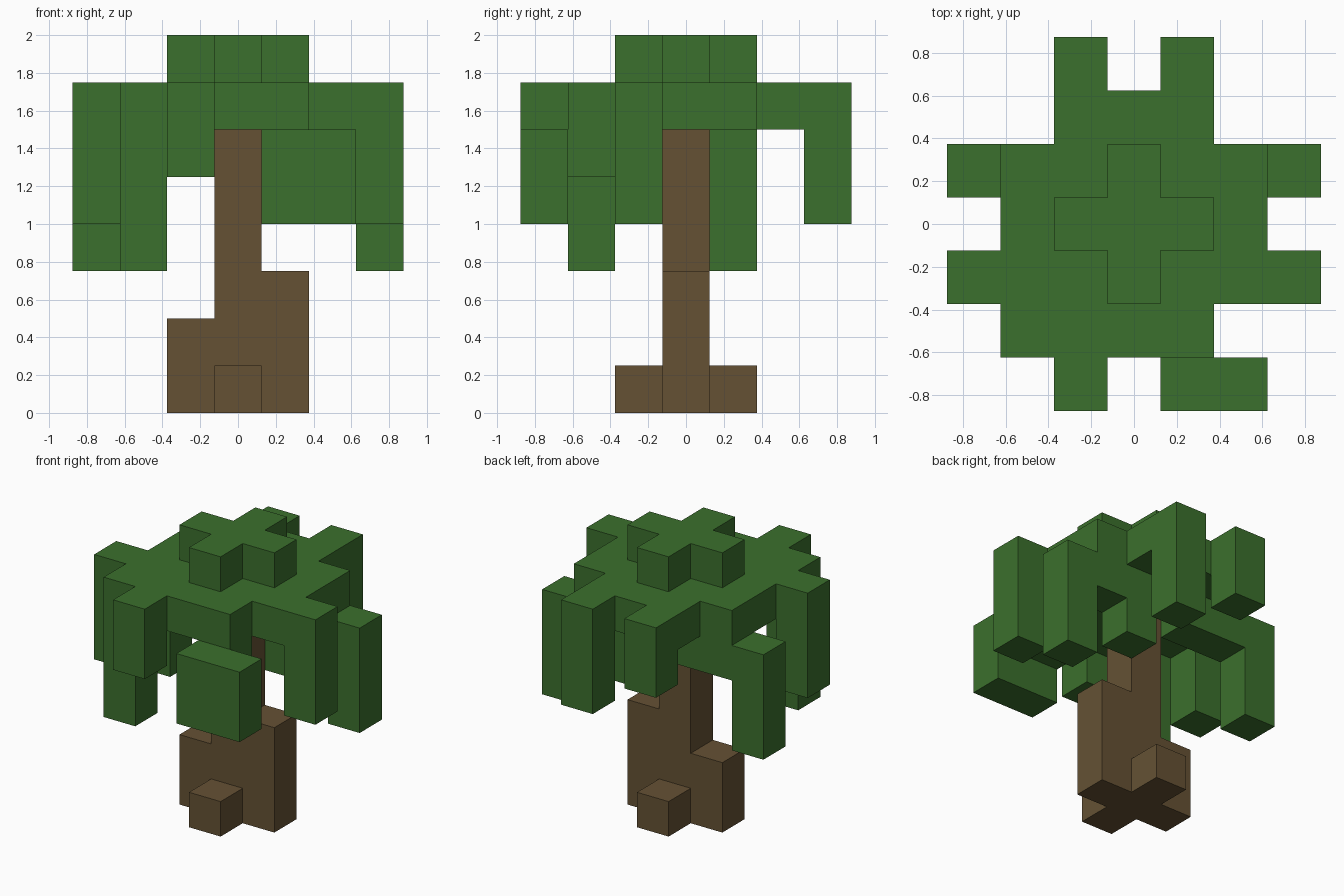
import bpy
import bmesh
from math import radians
from mathutils import Vector

UNIT = 0.25  # edge length of one block

cube = bpy.data.objects.get("Cube")
if cube:
    bpy.data.objects.remove(cube, do_unlink=True)


def make_material(name, color):
    mat = bpy.data.materials.new(name)
    mat.use_nodes = True
    mat.diffuse_color = color
    mat.node_tree.nodes["Principled BSDF"].inputs["Base Color"].default_value = color
    return mat


def column(x, y, bottom, top):
    """Stack of block cells from one level up to another."""
    return {(x, y, z) for z in range(bottom, top)}


def build_blocks(name, cells, mat):
    """Join cells into one shell that keeps only the exposed faces."""
    bm = bmesh.new()
    for cell in cells:
        centre = Vector(cell) + Vector((0, 0, 0.5))
        for axis in range(3):
            for sign in (-1, 1):
                normal = Vector((0, 0, 0))
                normal[axis] = sign
                if tuple(int(c + n) for c, n in zip(cell, normal)) in cells:
                    continue
                u = Vector((0, 0, 0))
                u[(axis + 1) % 3] = 0.5
                v = normal.cross(u)
                mid = centre + normal * 0.5
                corners = (mid - u - v, mid + u - v, mid + u + v, mid - u + v)
                bm.faces.new([bm.verts.new(p * UNIT) for p in corners])
    bmesh.ops.remove_doubles(bm, verts=bm.verts, dist=0.001)
    bmesh.ops.dissolve_limit(bm, angle_limit=radians(1), verts=bm.verts, edges=bm.edges)
    mesh = bpy.data.meshes.new(name)
    bm.to_mesh(mesh)
    bm.free()
    mesh.materials.append(mat)
    obj = bpy.data.objects.new(name, mesh)
    bpy.context.collection.objects.link(obj)
    return obj


bark = make_material("bark brown", (0.13, 0.083, 0.034, 1))
leaf = make_material("leaf green", (0.044, 0.162, 0.026, 1))

# Trunk with four roots of different heights
trunk = column(0, 0, 0, 6)
for x, y, height in ((1, 0, 3), (-1, 0, 2), (0, 1, 1), (0, -1, 1)):
    trunk |= column(x, y, 0, height)
build_blocks("trunk", trunk, bark)

# Flat canopy layer, given as the x span of each row
canopy = set()
for y, first, last in ((2, -1, 1), (1, -2, 2), (0, -2, 2), (-1, -2, 2), (-2, -2, 1)):
    for x in range(first, last + 1):
        canopy |= column(x, y, 6, 7)

# Plus-shaped crown
for x, y in ((0, 0), (1, 0), (-1, 0), (0, 1), (0, -1)):
    canopy |= column(x, y, 7, 8)

# Side branches mirrored left and right
for side in (-1, 1):
    canopy |= column(3 * side, -1, 4, 7)
    canopy |= column(3 * side, 1, 3, 6)
    canopy |= column(2 * side, 1, 5, 7)

# Uneven hanging leaves
for x, y, bottom, top in (
    (1, 3, 4, 7), (-1, 3, 5, 7),
    (1, 1, 4, 7), (-1, 1, 5, 7),
    (-2, -2, 3, 7), (-1, -3, 5, 7),
    (1, -2, 5, 7), (1, -3, 4, 6), (2, -3, 4, 6),
):
    canopy |= column(x, y, bottom, top)
build_blocks("leaf_canopy", canopy, leaf)
